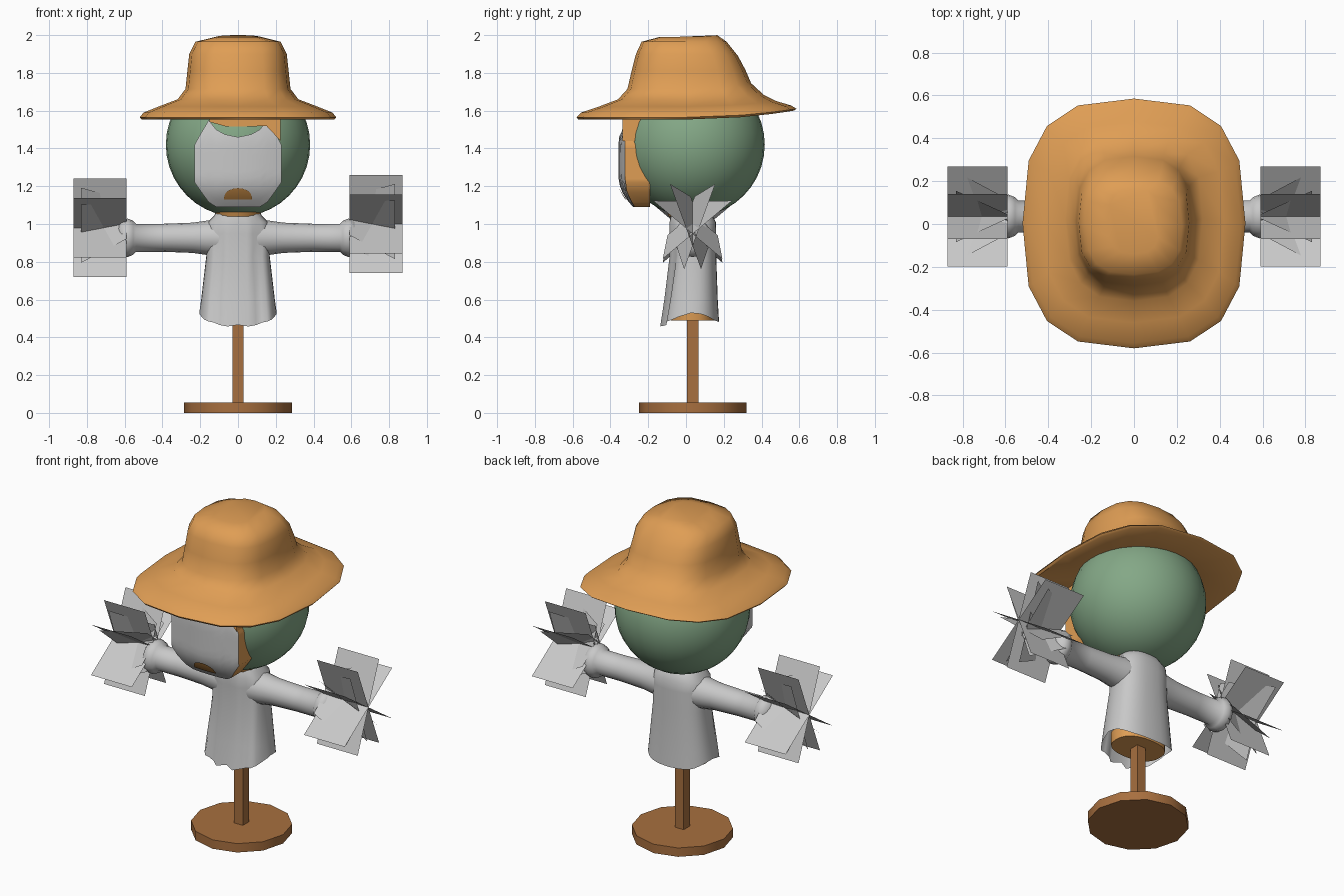
import bpy, bmesh, math
from mathutils import Vector

if "Cube" in bpy.data.objects:
    bpy.data.objects.remove(bpy.data.objects["Cube"], do_unlink=True)

AXIS_Y = 0.035  # the post, body and head share this depth


def material(name, rgb):
    m = bpy.data.materials.new(name)
    m.use_nodes = True
    m.diffuse_color = (*rgb, 1)
    m.node_tree.nodes["Principled BSDF"].inputs["Base Color"].default_value = (*rgb, 1)
    return m


STRAW = material("straw orange", (0.74, 0.34, 0.09))
CLOTH = material("cloth grey", (0.58, 0.58, 0.58))
GREEN = material("head green", (0.23, 0.39, 0.24))
WOOD = material("wood brown", (0.39, 0.16, 0.05))
MOUTH = material("mouth orange", (0.46, 0.21, 0.05))


def finish(name, bm, mats, smooth=None):
    bmesh.ops.recalc_face_normals(bm, faces=bm.faces)
    me = bpy.data.meshes.new(name)
    bm.to_mesh(me)
    bm.free()
    ob = bpy.data.objects.new(name, me)
    bpy.context.collection.objects.link(ob)
    for m in mats:
        me.materials.append(m)
    if smooth:
        bpy.ops.object.select_all(action='DESELECT')
        ob.select_set(True)
        bpy.context.view_layer.objects.active = ob
        bpy.ops.object.shade_smooth_by_angle(angle=math.radians(smooth))


def bridge(bm, loops, cap_start=True, cap_end=True):
    """Skin a list of equal vertex loops."""
    n = len(loops[0])
    for a, b in zip(loops, loops[1:]):
        for i in range(n):
            j = (i + 1) % n
            bm.faces.new((a[i], a[j], b[j], b[i]))
    if cap_start:
        bm.faces.new(loops[0][::-1])
    if cap_end:
        bm.faces.new(loops[-1])


def rounded_loft(bm, rings, power, sides):
    """Rings are half width, front y, back y, front z, back z."""
    loops = []
    for rx, yf, yb, zf, zb in rings:
        loop = []
        for i in range(sides):
            t = 2 * math.pi * i / sides
            c, s = math.cos(t), math.sin(t)
            u = math.copysign(abs(c) ** (2 / power), c)
            v = math.copysign(abs(s) ** (2 / power), s)
            z = zf + (zb - zf) * max(0, v) ** 2
            loop.append(bm.verts.new((rx * u, (yf + yb) / 2 + (yb - yf) / 2 * v, z)))
        loops.append(loop)
    return loops


def prism(name, outline, front, back, mat):
    """Extrude an x-z outline along y."""
    bm = bmesh.new()
    bridge(bm, [[bm.verts.new((x, y, z)) for x, z in outline] for y in (front, back)])
    finish(name, bm, [mat])


def face_plate(name, columns, lift, mats, back=None):
    """Bent plate from half columns (x, bottom, top), mirrored; an optional rim runs back."""
    columns = [(-x, lo, hi) for x, lo, hi in columns[:0:-1]] + columns
    rows = 10
    bm = bmesh.new()
    grid = []
    for x, lo, hi in columns:
        zs = [lo + (hi - lo) * k / rows for k in range(rows + 1)]
        grid.append([bm.verts.new((x, -0.357 - lift + 0.65 * x * x + 3 * max(0, 1.25 - z) ** 2
                                   + 0.25 * max(0, z - 1.45), z)) for z in zs])
    for a, b in zip(grid, grid[1:]):
        for k in range(rows):
            bm.faces.new((a[k], b[k], b[k + 1], a[k + 1]))
    if back is not None:
        rim = [e for e in bm.edges if e.is_boundary]
        made = bmesh.ops.extrude_edge_only(bm, edges=rim)["geom"]
        for v in made:
            if isinstance(v, bmesh.types.BMVert):
                v.co.y = back
        for f in made:
            if isinstance(f, bmesh.types.BMFace) and f.calc_center_median().x > 0:
                f.material_index = 1
    finish(name, bm, mats, 35)


# Stand: faceted disc and square post
bm = bmesh.new()
bridge(bm, [[bm.verts.new((0.285 * math.cos(math.tau * i / 12), AXIS_Y + 0.285 * math.sin(math.tau * i / 12), z))
             for i in range(12)] for z in (0, 0.055)])
finish("stand_base", bm, [WOOD], 35)
prism("stand_post", [(-.03, .04), (.03, .04), (.03, .6), (-.03, .6)], AXIS_Y - .03, AXIS_Y + .03, WOOD)

# Head and neck
bm = bmesh.new()
bmesh.ops.create_uvsphere(bm, u_segments=32, v_segments=20, radius=0.382)
bmesh.ops.translate(bm, verts=bm.verts, vec=(0, AXIS_Y, 1.42))
finish("head", bm, [GREEN], 60)
bm = bmesh.new()
bridge(bm, rounded_loft(bm, [(.115, -.09, .12, 1.04, 1.04), (.13, -.11, .13, 1.085, 1.085)], 2, 16))
finish("neck", bm, [STRAW], 40)

# Face mask with its rim, mouth, and fringe under the hat
face_plate("face_mask", [(0, 1.09, 1.46), (.07, 1.09, 1.475), (.115, 1.09, 1.5), (.155, 1.115, 1.55),
                         (.195, 1.17, 1.483), (.23, 1.22, 1.42)], 0, [CLOTH, STRAW], -0.19)
face_plate("mouth", [(x, 1.13, 1.14 + .05 * math.sqrt(1 - (x / .075) ** 2)) for x in (0, .025, .05, .065, .075)],
           0.007, [MOUTH])
prism("forehead_fringe", [(-.15, 1.6), (-.15, 1.54), (-.06, 1.515), (.05, 1.515),
                          (.15, 1.52), (.225, 1.44), (.225, 1.6)], -0.337, -0.24, STRAW)

# Hat: underside, rolled brim edge, crown
bm = bmesh.new()
hat = [(.3, -.3, .34, 1.6, 1.6), (.51, -.57, .57, 1.553, 1.6), (.52, -.58, .585, 1.565, 1.61),
       (.5, -.555, .555, 1.59, 1.628), (.42, -.46, .48, 1.622, 1.65), (.32, -.36, .41, 1.66, 1.685),
       (.278, -.31, .345, 1.715, 1.745), (.268, -.288, .315, 1.81, 1.815), (.258, -.265, .275, 1.9, 1.89),
       (.225, -.235, .215, 1.965, 1.965), (.12, -.14, .165, 1.99, 2.0)]
bridge(bm, rounded_loft(bm, hat, 2.8, 16), False, True)
finish("hat", bm, [STRAW], 60)

# Shirt body: hem raised at the sides, folds down the front
bm = bmesh.new()
body = [(.205, -.125, .175, .46, .48), (.195, -.105, .168, .6, .6), (.168, -.08, .16, .83, .83),
        (.168, -.085, .16, .95, .95), (.16, -.085, .158, 1.01, 1.01), (.125, -.08, .14, 1.045, 1.045),
        (.118, -.075, .13, 1.06, 1.06)]
loops = rounded_loft(bm, body, 2.5, 32)
bridge(bm, loops, False, True)
for loop, depth in zip(loops, (.014, .012, .009, .006, .004, 0, 0)):
    for v in loop:
        if v.co.y < 0:
            v.co.y += depth * math.cos(v.co.x * 60)
for v in loops[0]:
    v.co.z += .035 * max(0, 1 - ((v.co.y - .03) / .12) ** 2) + .8 * v.co.x ** 2
    if v.co.y < 0:
        v.co.z += 0.006 * math.cos(v.co.x * 45)
finish("shirt_body", bm, [CLOTH], 70)
bm = bmesh.new()
bridge(bm, rounded_loft(bm, [(.16, -.08, .15, .49, .49), (.165, -.075, .145, .56, .56)], 2.4, 24))
finish("body_bottom", bm, [STRAW], 40)

# Sleeves, cuffs and straw hands
sleeve = [(.1, .1), (.17, .09), (.24, .08), (.4, .074), (.54, .074), (.555, .09), (.585, .102),
          (.615, .092), (.64, .055)]
for side, word, hand_z in ((1, "left", 1.0), (-1, "right", .98)):
    bm = bmesh.new()
    loops = [[bm.verts.new((side * x, AXIS_Y + r * math.cos(math.tau * i / 16),
                            .927 + r * math.sin(math.tau * i / 16))) for i in range(16)] for x, r in sleeve]
    bridge(bm, loops)
    finish(word + "_sleeve", bm, [CLOTH], 60)

    # Flat sheets crossing on the arm, then flared sheets that lean
    hand = Vector((0, AXIS_Y, hand_z))
    for part, angles, inner, outer, reach, lean in (
            ("sheets", (22, 56, 124, 158), .28, .28, .87, 0),
            ("flares", (20, 50, 130, 160), .14, .24, .83, .04)):
        bm = bmesh.new()
        for a in map(math.radians, angles):
            radial = Vector((0, math.sin(a), math.cos(a)))
            across = Vector((0, math.cos(a), -math.sin(a))) * lean
            x0, x1 = Vector((side * .59, 0, 0)), Vector((side * reach, 0, 0))
            bm.faces.new([bm.verts.new(hand + p) for p in (
                x0 - radial * inner - across, x0 + radial * inner - across,
                x1 + radial * outer + across, x1 - radial * outer + across)])
        finish(word + "_straw_" + part, bm, [CLOTH])
